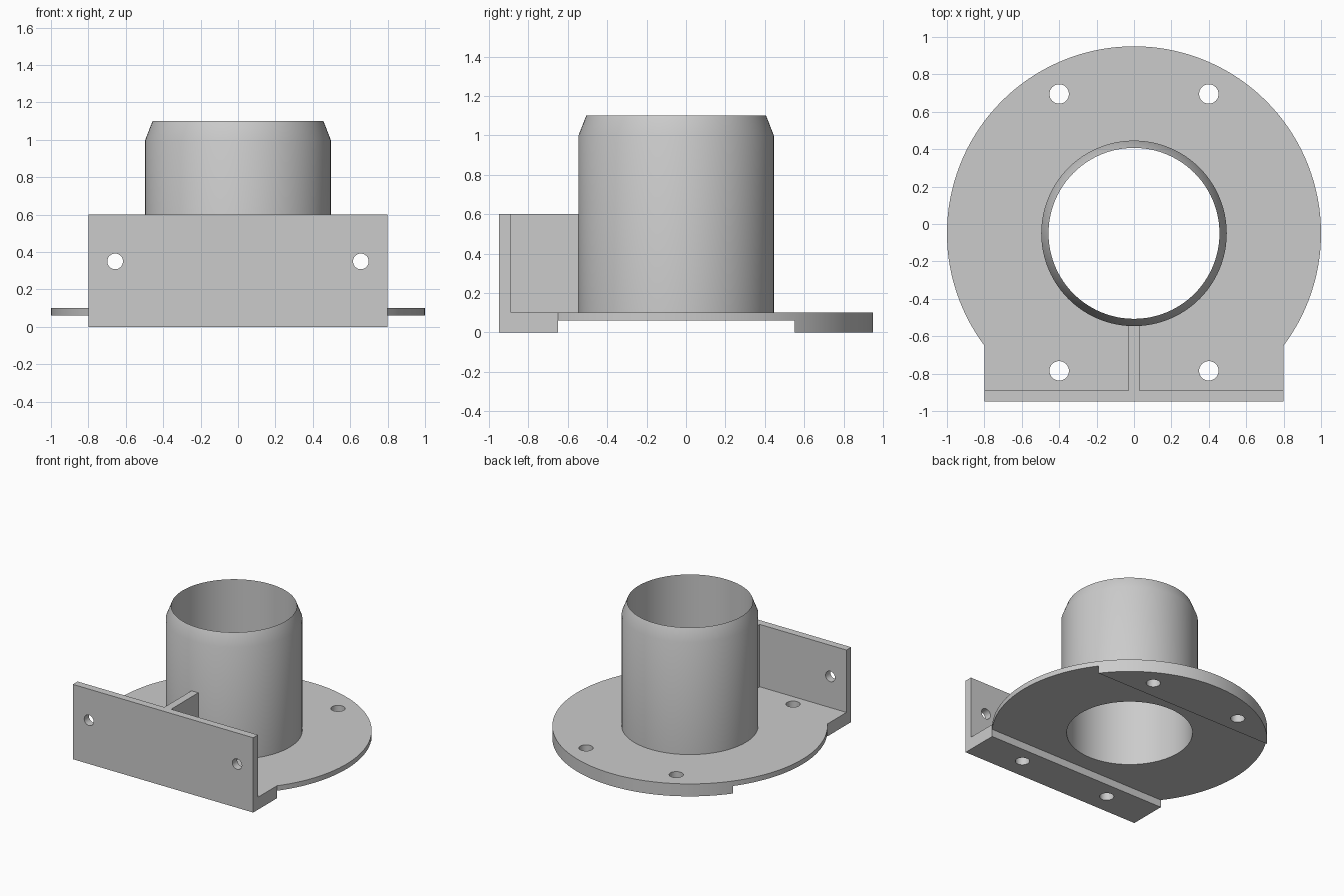
import bpy, bmesh
from math import cos, sin, pi, atan2
from mathutils import Matrix, Vector

if "Cube" in bpy.data.objects:
    bpy.data.objects.remove(bpy.data.objects["Cube"])

CY = -0.05          # tube and disc axis
SEG = 96
BORE, TUBE_R = 0.457, 0.496

grey = bpy.data.materials.new("light_grey")
grey.use_nodes = True
grey.diffuse_color = (0.6, 0.6, 0.6, 1)
grey.node_tree.nodes["Principled BSDF"].inputs["Base Color"].default_value = (0.6, 0.6, 0.6, 1)


def make(name, bm):
    bmesh.ops.recalc_face_normals(bm, faces=bm.faces)
    mesh = bpy.data.meshes.new(name)
    bm.to_mesh(mesh)
    bm.free()
    mesh.materials.append(grey)
    ob = bpy.data.objects.new(name, mesh)
    bpy.context.collection.objects.link(ob)
    return ob


def box(name, lo, hi):
    lo, hi = Vector(lo), Vector(hi)
    bm = bmesh.new()
    bmesh.ops.create_cube(bm, size=1, matrix=Matrix.Translation((lo + hi) / 2)
                          @ Matrix.Diagonal((hi - lo).to_4d()))
    return make(name, bm)


def cylinder(name, centre, r, depth, axis="Z", seg=32):
    bm = bmesh.new()
    turn = Matrix.Rotation(pi / 2, 4, "X") if axis == "Y" else Matrix()
    bmesh.ops.create_cone(bm, cap_ends=True, segments=seg, radius1=r, radius2=r,
                          depth=depth, matrix=Matrix.Translation(centre) @ turn)
    return make(name, bm)


def extrude(name, outline, z0, z1):
    bm = bmesh.new()
    face = bm.faces.new([bm.verts.new((x, y, z0)) for x, y in outline])
    top = bmesh.ops.extrude_face_region(bm, geom=[face])["geom"]
    bmesh.ops.translate(bm, vec=(0, 0, z1 - z0),
                        verts=[v for v in top if isinstance(v, bmesh.types.BMVert)])
    return make(name, bm)


def lathe(name, profile):
    # closed ring profile of (radius, height) turned about the tube axis
    bm = bmesh.new()
    rings = [[bm.verts.new((r * sin(2 * pi * i / SEG), CY + r * cos(2 * pi * i / SEG), z))
              for i in range(SEG)] for r, z in profile]
    for a, b in zip(rings, rings[1:] + rings[:1]):
        for i in range(SEG):
            j = (i + 1) % SEG
            bm.faces.new((a[i], a[j], b[j], b[i]))
    return make(name, bm)


def cut(ob, cutters):
    bpy.context.view_layer.objects.active = ob
    for c in cutters:
        m = ob.modifiers.new("cut", "BOOLEAN")
        m.operation, m.solver, m.object = "DIFFERENCE", "EXACT", c
        bpy.ops.object.modifier_apply(modifier=m.name)
        bpy.data.objects.remove(c)


# Base flange: disc with a straight front lug, relieved underneath
start = atan2(-0.6, 0.8)
sweep = pi - 2 * start
outline = [(cos(start + sweep * i / SEG), CY + sin(start + sweep * i / SEG))
           for i in range(SEG + 1)]
outline += [(-0.8, -0.89), (0.8, -0.89)]
flange = extrude("base_flange", outline, 0, 0.1)
cutters = [box("relief_cutter", (-2, -0.65, -1), (2, 0.55, 0.06)),
           cylinder("bore_cutter", (0, CY, 0), BORE, 1, seg=SEG)]
cutters += [cylinder("bolt_cutter", (x, y, 0), 0.052, 1)
            for x in (-0.4, 0.4) for y in (-0.785, 0.695)]
cut(flange, cutters)

# Upright front wall with two screw holes
wall = box("front_wall", (-0.8, -0.95, 0), (0.8, -0.89, 0.6))
cut(wall, [cylinder("screw_cutter", (x, -0.92, 0.35), 0.042, 0.4, "Y")
           for x in (-0.657, 0.657)])

# Rib between wall and tube
rib = box("support_rib", (-0.03, -0.89, 0.1), (0.03, -0.53, 0.6))

# Tube with a tapered lip
tube = lathe("tube", [(BORE, 0.1), (TUBE_R, 0.1), (TUBE_R, 1.0), (BORE, 1.1)])

# Smooth the round surfaces, keep corners sharp
bpy.ops.object.select_all(action="DESELECT")
for ob in (flange, wall, rib, tube):
    ob.select_set(True)
bpy.context.view_layer.objects.active = tube
bpy.ops.object.shade_smooth_by_angle()
